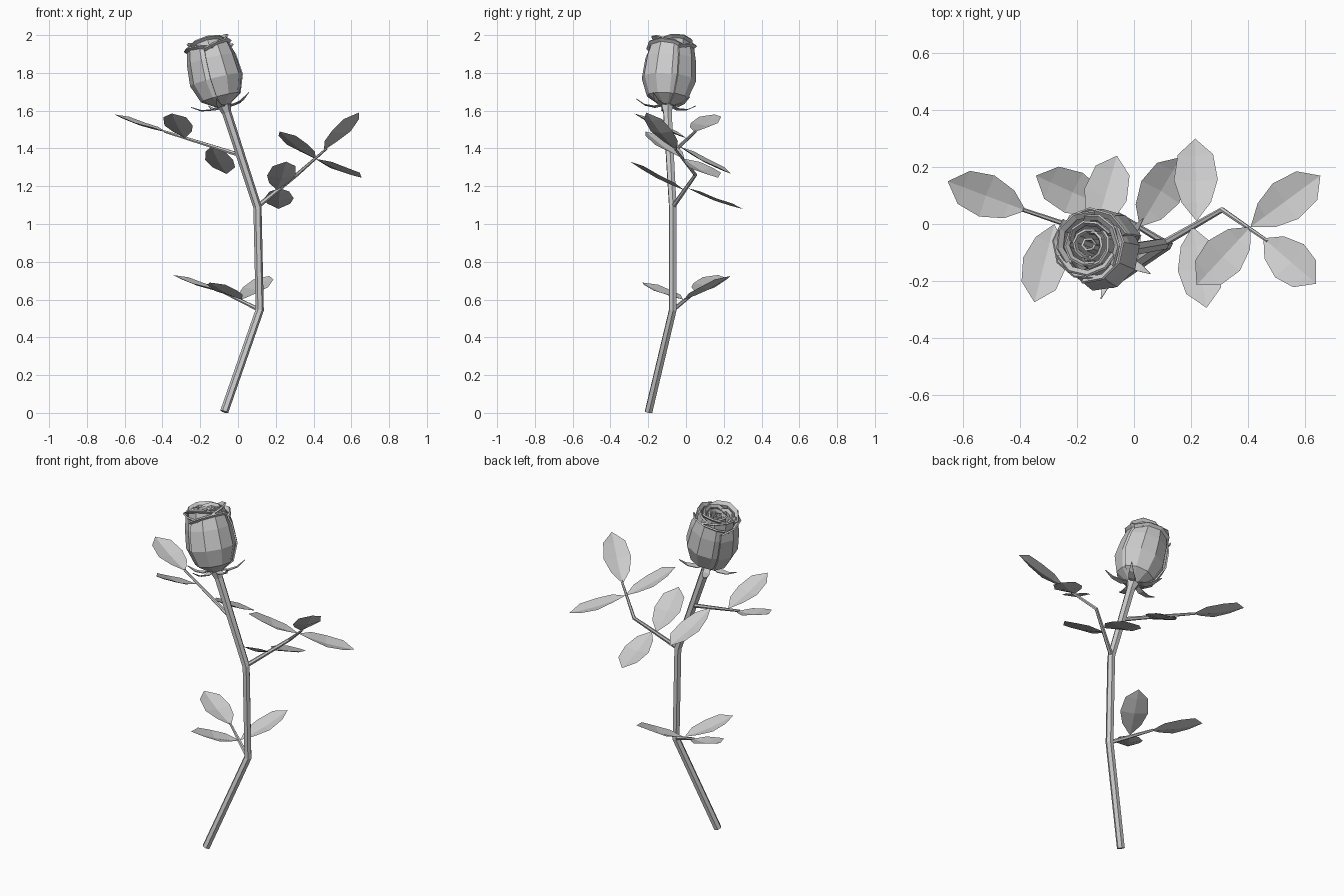
import bpy, math
from mathutils import Vector, Matrix

if "Cube" in bpy.data.objects:
    bpy.data.objects.remove(bpy.data.objects["Cube"])


def mesh_object(name, verts, faces, thickness=0):
    me = bpy.data.meshes.new(name)
    me.from_pydata([tuple(v) for v in verts], [], faces)
    me.update()
    ob = bpy.data.objects.new(name, me)
    bpy.context.collection.objects.link(ob)
    if thickness:
        mod = ob.modifiers.new("thickness", 'SOLIDIFY')
        mod.thickness = thickness
        mod.offset = 0
    return ob


def grid_faces(rows, cols):
    return [(r * cols + c, r * cols + c + 1, (r + 1) * cols + c + 1, (r + 1) * cols + c)
            for r in range(rows - 1) for c in range(cols - 1)]


def tube(name, points, radii):
    """Six-sided tube along a polyline."""
    cu = bpy.data.curves.new(name, 'CURVE')
    cu.dimensions = '3D'
    cu.bevel_depth = 1
    cu.bevel_resolution = 1
    cu.use_fill_caps = True
    sp = cu.splines.new('POLY')
    sp.points.add(len(points) - 1)
    for p, co, r in zip(sp.points, points, radii):
        p.co = (*co, 1)
        p.radius = r
    sp.use_smooth = False
    ob = bpy.data.objects.new(name, cu)
    bpy.context.collection.objects.link(ob)


def leaf(name, base, tip):
    """Folded leaf: straight midrib, facetted edges raised on both sides."""
    base, tip = Vector(base), Vector(tip)
    d = tip - base
    side = Vector((d.y, -d.x, 0)).normalized()
    up = side.cross(d).normalized()
    mid = [base + d * t - up * 0.012 * math.sin(math.pi * t) for t in (0, 0.22, 0.5, 0.8, 1)]
    verts = list(mid)
    for s in (1, -1):
        for i, w in zip((1, 2, 3), (0.052, 0.077, 0.062)):
            verts.append(mid[i] + side * s * w + up * 0.014)
    faces = []
    for o, s in ((5, 1), (8, -1)):
        for f in ((0, 1, o), (1, 2, o + 1, o), (2, 3, o + 2, o + 1), (3, 4, o + 2)):
            faces.append(f[::s])
    mesh_object(name, verts, faces)


# Main stem, flaring under the bud
tube("stem",
     [(-0.073, -0.198, 0.006), (0.115, -0.07, 0.545), (0.103, -0.07, 1.09),
      (-0.06, -0.098, 1.59), (-0.08, -0.1, 1.645)],
     [0.022, 0.022, 0.022, 0.025, 0.042])

# Twigs
tube("lower_twig", [(0.115, -0.07, 0.545), (-0.09, 0.055, 0.645)], [0.012, 0.007])
tube("right_twig", [(0.1, -0.07, 1.09), (0.31, 0.05, 1.26), (0.47, -0.06, 1.40)],
     [0.013, 0.01, 0.006])
tube("left_twig", [(0.01, -0.085, 1.365), (-0.39, 0.05, 1.49)], [0.012, 0.007])

# Leaves: base and tip of each
leaves = [
    ((-0.08, 0.05, 0.64), (-0.345, 0.17, 0.73)),
    ((0.02, -0.015, 0.60), (-0.15, -0.23, 0.69)),
    ((0.02, -0.01, 0.60), (0.165, 0.235, 0.725)),
    ((-0.38, 0.047, 1.487), (-0.655, 0.15, 1.58)),
    ((-0.28, 0.0, 1.455), (-0.35, -0.275, 1.585)),
    ((-0.14, -0.035, 1.41), (-0.06, 0.24, 1.265)),
    ((0.22, 0.01, 1.19), (0.215, 0.30, 1.08)),
    ((0.205, -0.01, 1.18), (0.255, -0.295, 1.33)),
    ((0.41, -0.01, 1.345), (0.22, -0.215, 1.49)),
    ((0.41, -0.01, 1.345), (0.655, 0.17, 1.245)),
    ((0.455, -0.05, 1.39), (0.64, -0.21, 1.59)),
]
for i, (b, t) in enumerate(leaves):
    leaf(f"leaf_{i + 1}", b, t)

# Bud frame: origin at the calyx, local z along the tilted bud axis
axis = Vector((-0.085, 0.03, 0.345)).normalized()
bud = Matrix.Translation((-0.08, -0.1, 1.63)) @ axis.to_track_quat('Z', 'Y').to_matrix().to_4x4()
twist = math.atan2(*(bud.to_3x3() @ Vector((1, 0, 0))).yx)


def polar(r, a, z):
    return bud @ Vector((r * math.cos(a - twist), r * math.sin(a - twist), z))


def petal(name, start, sweep, scale, top, lip, cols=5):
    """Cupped shell with a rolled lip, winding slightly inward."""
    profile = [(0.035, 0.0), (0.105, 0.045), (0.14, 0.14), (0.13, 0.25), (0.115, top - 0.015),
               (0.115 + lip / scale, top)]
    verts = []
    for k, (r, z) in enumerate(profile):
        for c in range(cols):
            u = c / (cols - 1)
            drop = 0.03 * (2 * u - 1) ** 2 if k > 3 else 0
            verts.append(polar(r * scale * (1.04 - 0.12 * u), start + sweep * u, z - drop))
    mesh_object(name, verts, grid_faces(len(profile), cols), 0.009)


# Petal layers, outside to inside
layers = [(3, 2.5, 1.0, 0.335, 0.016, 0.3), (3, 2.5, 0.86, 0.365, 0.016, 1.4),
          (3, 2.5, 0.62, 0.36, 0.010, 0.5), (2, 3.6, 0.40, 0.35, 0.006, 1.2),
          (1, 6.6, 0.17, 0.345, 0.002, 0.0)]
for li, (n, sweep, scale, top, lip, off) in enumerate(layers):
    for i in range(n):
        petal(f"petal_{li + 1}_{i + 1}", off + i * math.tau / n, sweep, scale, top, lip,
              7 if n < 3 else 5)

# Thin sepals spreading under the bud
for i in range(5):
    a = math.radians(-28 + 72 * i)
    verts = []
    for r, z, w in ((0.025, 0.0, 0.016), (0.07, -0.012, 0.02), (0.12, -0.004, 0.013),
                    (0.168, 0.026, 0.001)):
        for s in (-1, 1):
            verts.append(polar(r, a + s * w / r, z))
    mesh_object(f"sepal_{i + 1}", verts, grid_faces(4, 2), 0.004)
